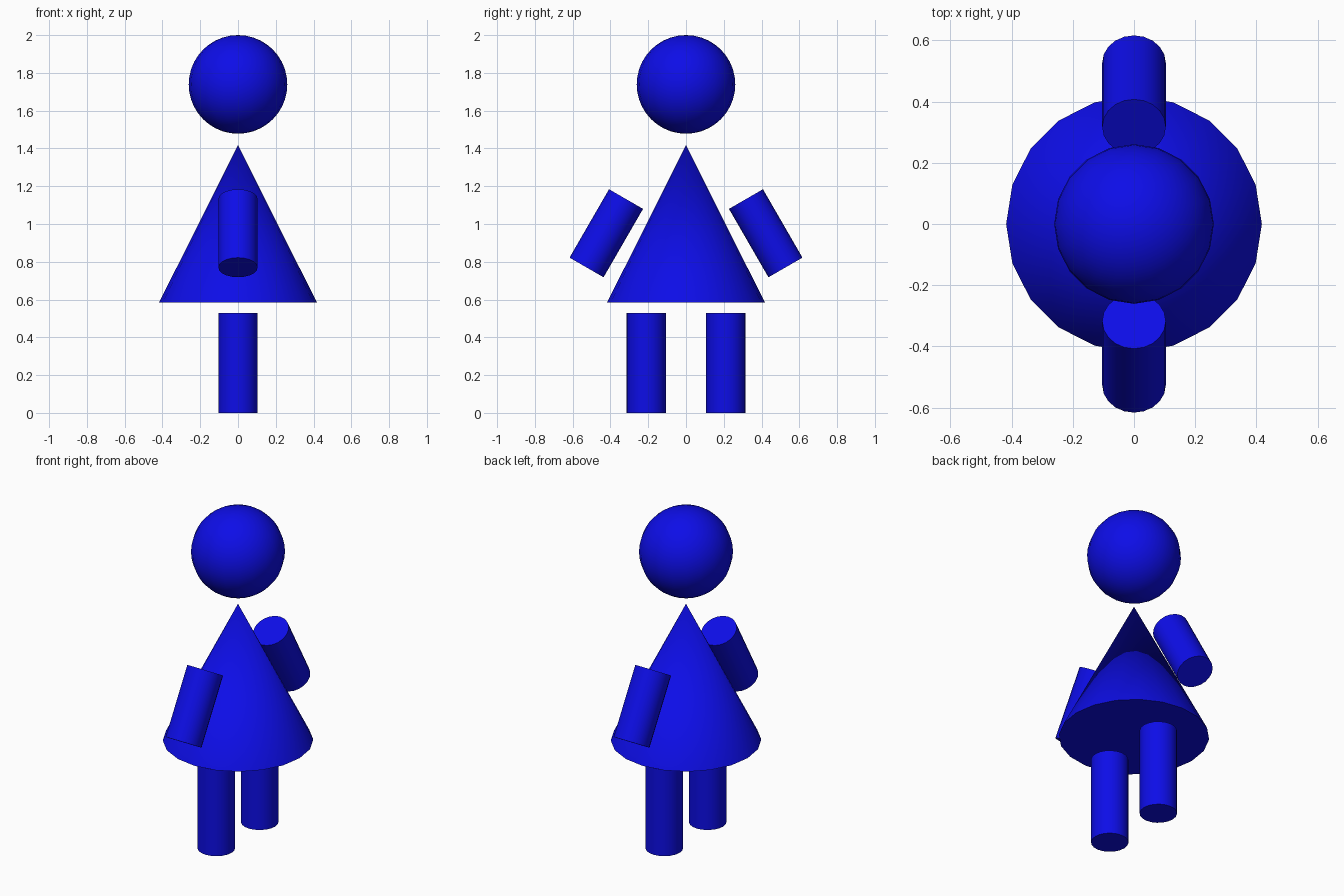
import bpy
from math import radians

if "Cube" in bpy.data.objects:
    bpy.data.objects.remove(bpy.data.objects["Cube"])

SIDES = 20

blue = bpy.data.materials.new("blue")
blue.diffuse_color = (0.004, 0.004, 0.8, 1)
blue.use_nodes = True
blue.node_tree.nodes["Principled BSDF"].inputs["Base Color"].default_value = blue.diffuse_color


def finish(name):
    """Name, colour and smooth the newly added primitive."""
    obj = bpy.context.object
    obj.name = name
    obj.data.materials.append(blue)
    bpy.ops.object.shade_smooth_by_angle(angle=radians(40))


def cylinder(name, radius, length, location, tilt=0):
    bpy.ops.mesh.primitive_cylinder_add(
        vertices=SIDES, radius=radius, depth=length,
        location=location, rotation=(radians(tilt), 0, 0))
    finish(name)


# Head
bpy.ops.mesh.primitive_uv_sphere_add(
    segments=SIDES, ring_count=SIDES, radius=0.261, location=(0, 0, 1.739))
finish("head")

# Cone-shaped body
base, tip = 0.584, 1.418
bpy.ops.mesh.primitive_cone_add(
    vertices=SIDES, radius1=0.418, radius2=0, depth=tip - base,
    location=(0, 0, (base + tip) / 2))
finish("body")

# Legs, and arms leaning outwards
for side, label in ((-1, "left"), (1, "right")):
    cylinder(label + "_leg", 0.104, 0.53, (0, side * 0.21, 0.265))
    cylinder(label + "_arm", 0.104, 0.418, (0, side * 0.422, 0.951), side * 30)
